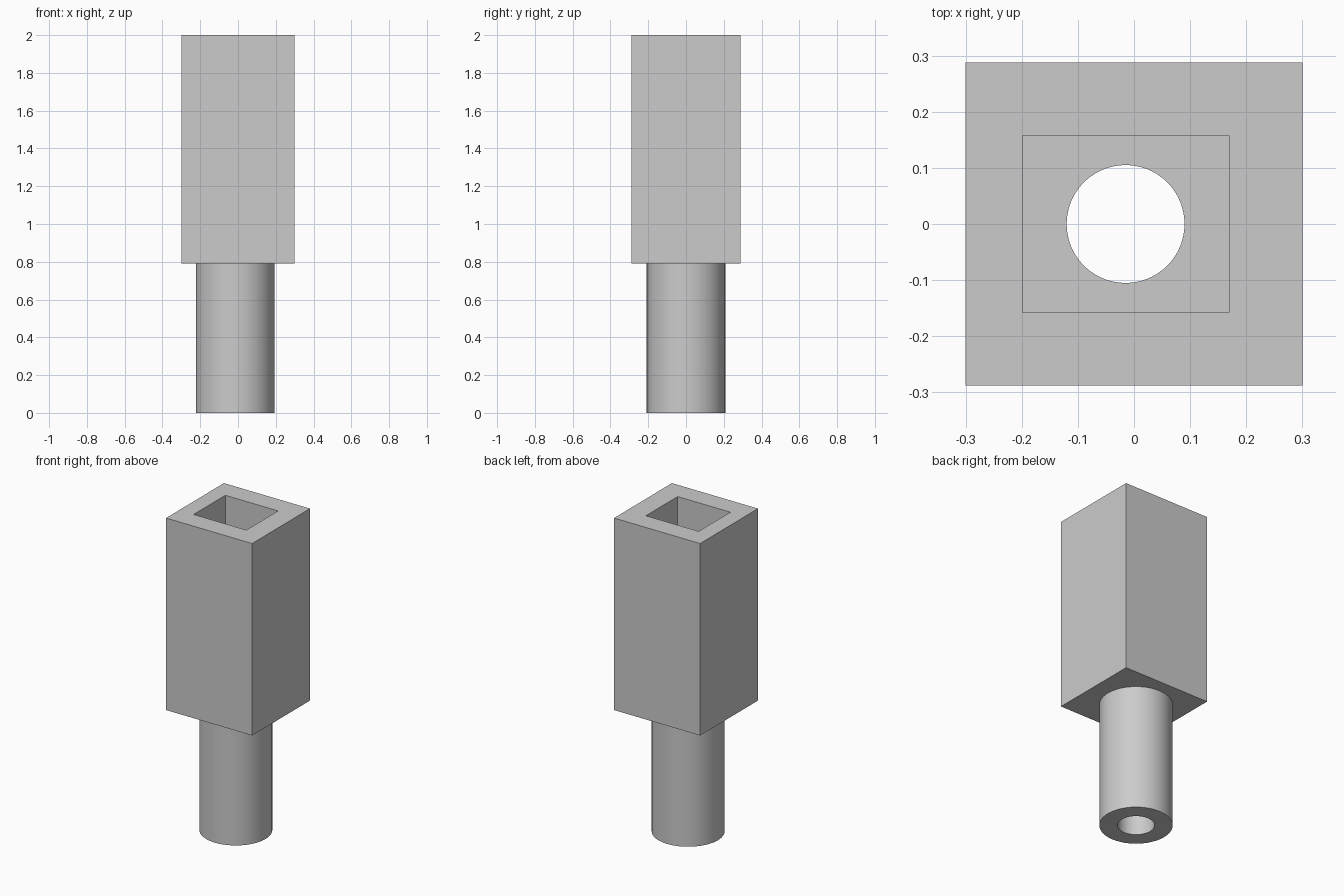
import bpy
import math

default_cube = bpy.data.objects.get("Cube")
if default_cube:
    bpy.data.objects.remove(default_cube, do_unlink=True)

# Main dimensions
HEIGHT = 2.0
SHOULDER = 0.79      # underside of the square housing
POCKET_FLOOR = 0.92  # bottom of the square socket
AXIS_X = -0.015      # shank and socket share this axis

# Single grey material
grey = bpy.data.materials.new("plain grey")
grey.use_nodes = True
colour = (0.6, 0.6, 0.6, 1.0)
grey.diffuse_color = colour
grey.node_tree.nodes["Principled BSDF"].inputs["Base Color"].default_value = colour


def block(name, x, width, depth, bottom, top):
    bpy.ops.mesh.primitive_cube_add(size=1, location=(x, 0, (bottom + top) / 2))
    obj = bpy.context.object
    obj.name = name
    obj.scale = (width, depth, top - bottom)
    bpy.ops.object.transform_apply(location=True, rotation=False, scale=True)
    obj.data.materials.append(grey)
    return obj


def rod(name, x, radius, bottom, top):
    bpy.ops.mesh.primitive_cylinder_add(
        vertices=96, radius=radius, depth=top - bottom,
        location=(x, 0, (bottom + top) / 2))
    obj = bpy.context.object
    obj.name = name
    bpy.ops.object.transform_apply(location=True, rotation=False, scale=False)
    obj.data.materials.append(grey)
    return obj


def combine(target, tool, operation):
    mod = target.modifiers.new(tool.name, 'BOOLEAN')
    mod.operation = operation
    mod.solver = 'EXACT'
    mod.object = tool
    bpy.context.view_layer.objects.active = target
    bpy.ops.object.modifier_apply(modifier=mod.name)
    bpy.data.objects.remove(tool, do_unlink=True)


# Square housing joined to the round shank
body = block("socket_body", 0, 0.6, 0.576, SHOULDER, HEIGHT)
combine(body, rod("shank", AXIS_X, 0.208, 0, SHOULDER + 0.05), 'UNION')

# Square socket from the top, round bore through the shank
combine(body, block("socket_pocket", AXIS_X, 0.368, 0.316, POCKET_FLOOR, HEIGHT + 0.1), 'DIFFERENCE')
combine(body, rod("shank_bore", AXIS_X, 0.105, -0.1, POCKET_FLOOR + 0.1), 'DIFFERENCE')

# Smooth round walls, sharp edges elsewhere
bpy.ops.object.select_all(action='DESELECT')
body.select_set(True)
bpy.context.view_layer.objects.active = body
bpy.ops.object.shade_smooth_by_angle(angle=math.radians(30))
